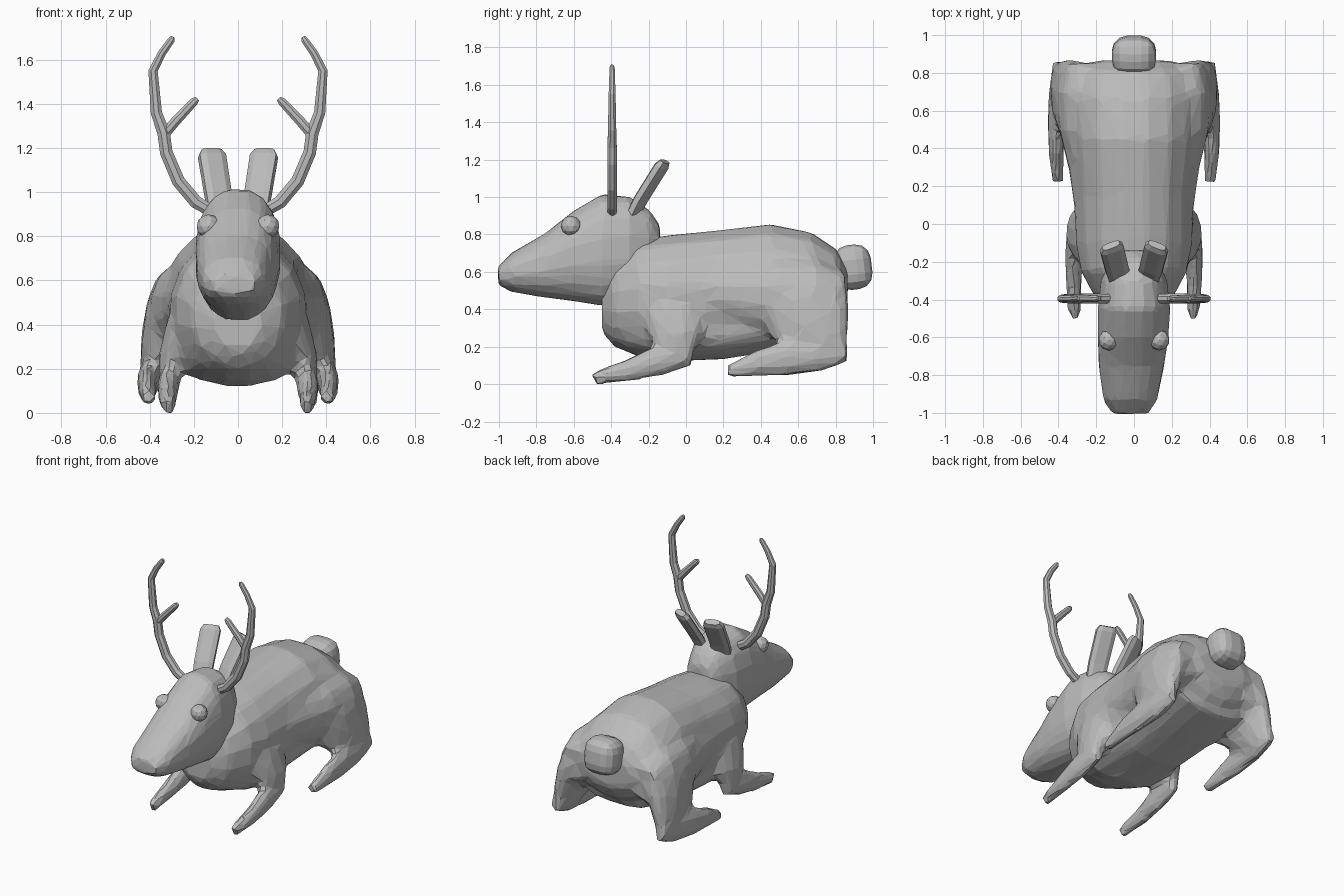
import bpy, bmesh, math
from mathutils import Vector, Matrix

cube = bpy.data.objects.get("Cube")
if cube:
    bpy.data.objects.remove(cube, do_unlink=True)

grey = bpy.data.materials.new("plain grey")
grey.use_nodes = True
grey.diffuse_color = (0.5, 0.5, 0.5, 1)
grey.node_tree.nodes["Principled BSDF"].inputs["Base Color"].default_value = (0.5, 0.5, 0.5, 1)


def finish(name, bm):
    bmesh.ops.recalc_face_normals(bm, faces=bm.faces)
    mesh = bpy.data.meshes.new(name)
    bm.to_mesh(mesh)
    bm.free()
    mesh.materials.append(grey)
    obj = bpy.data.objects.new(name, mesh)
    bpy.context.collection.objects.link(obj)
    return obj


def loft(bm, rings, sides, power):
    """Skin rings given as (centre, side vector, up vector)."""
    loops = []
    for centre, side, up in rings:
        loop = []
        for i in range(sides):
            a = 2 * math.pi * (i + 0.5) / sides
            c, s = math.cos(a), math.sin(a)
            u = math.copysign(abs(c) ** (2 / power), c)
            v = math.copysign(abs(s) ** (2 / power), s)
            loop.append(bm.verts.new(centre + side * u + up * v))
        loops.append(loop)
    for low, high in zip(loops, loops[1:]):
        for i in range(sides):
            j = (i + 1) % sides
            bm.faces.new((low[i], low[j], high[j], high[i]))
    bm.faces.new(loops[0])
    bm.faces.new(loops[-1])


def trunk(bm, sections, power):
    """Upright sections: y, bottom, top, half width, sideways shift."""
    loft(bm, [(Vector((x, y, (lo + hi) / 2)), Vector((w, 0, 0)), Vector((0, 0, (hi - lo) / 2)))
              for y, lo, hi, w, x in sections], 16, power)


def limb(bm, points, axis, sides=12, mirror=1, power=2.0):
    """Sections across a path: x, y, z, radius along axis, radius across."""
    pts = [Vector((p[0] * mirror, p[1], p[2])) for p in points]
    rings = []
    for i, p in enumerate(pts):
        t = (pts[min(i + 1, len(pts) - 1)] - pts[max(i - 1, 0)]).normalized()
        up = t.cross(axis).normalized()
        rings.append((p, axis * points[i][3], up * points[i][4]))
    loft(bm, rings, sides, power)


def facet(obj, voxel, ratio, passes):
    """Merge overlapping volumes and reduce them to broad flat facets."""
    m = obj.modifiers.new("merge", 'REMESH')
    m.mode, m.voxel_size = 'VOXEL', voxel
    m.use_smooth_shade = False
    m = obj.modifiers.new("soften", 'SMOOTH')
    m.factor, m.iterations = 0.5, passes
    m = obj.modifiers.new("facets", 'DECIMATE')
    m.ratio = ratio


X, Y = Vector((1, 0, 0)), Vector((0, 1, 0))

# Body with legs
flank = [(.2, -.12, .5, .11, .12), (.2, .1, .5, .12, .14), (.22, .3, .48, .13, .18),
         (.26, .5, .47, .14, .21), (.27, .7, .48, .14, .19), (.27, .85, .48, .1, .12)]
thigh = [(.2, .58, .62, .15, .2), (.28, .61, .48, .14, .25), (.335, .665, .34, .105, .235),
         (.375, .735, .22, .07, .155), (.395, .78, .11, .037, .075)]
hind_foot = [(.395, .86, .18, .038, .065), (.4, .72, .15, .05, .085), (.41, .55, .14, .048, .095),
             (.413, .4, .115, .042, .075), (.405, .22, .065, .034, .035)]
shoulder = [(.18, -.1, .55, .1, .17), (.24, -.07, .38, .095, .17), (.28, -.05, .27, .08, .15),
            (.31, -.05, .17, .05, .095)]
fore_foot = [(.31, .03, .15, .04, .05), (.315, -.15, .125, .052, .083), (.32, -.3, .075, .044, .062),
             (.312, -.498, .028, .037, .037)]
bm = bmesh.new()
trunk(bm, [(-.45, .28, .55, .11, 0), (-.39, .2, .68, .21, 0), (-.25, .14, .78, .285, 0),
           (-.1, .115, .8, .31, 0), (.15, .125, .825, .315, 0), (.45, .17, .86, .335, 0),
           (.67, .225, .815, .335, 0), (.81, .3, .72, .3, 0), (.865, .4, .62, .2, 0)], 2.1)
# Broad flat belly
trunk(bm, [(-.33, .18, .4, .19, 0), (-.15, .125, .42, .28, 0), (.2, .13, .46, .28, 0),
           (.5, .18, .5, .31, 0), (.76, .23, .54, .31, 0)], 2.3)
for m in (1, -1):
    for part in (flank, thigh, hind_foot, shoulder, fore_foot):
        limb(bm, part, X, mirror=m)
facet(finish("body_and_legs", bm), 0.025, 0.09, 4)

# Head
bm = bmesh.new()
trunk(bm, [(-1.005, .53, .63, .1, -.02), (-.93, .49, .705, .145, -.02), (-.75, .46, .81, .176, -.013),
           (-.6, .44, .93, .19, -.005), (-.45, .415, 1.02, .195, 0), (-.3, .44, 1.005, .178, 0),
           (-.19, .55, .93, .128, 0), (-.14, .65, .85, .075, 0)], 2.3)
facet(finish("head", bm), 0.025, 0.09, 2)

# Antlers, ears and eyes on both sides
beam = [(.13, .92, .026), (.19, .955, .028), (.27, 1.05, .028), (.325, 1.18, .027), (.337, 1.27, .027),
        (.37, 1.36, .024), (.385, 1.55, .02), (.345, 1.63, .017), (.302, 1.69, .015), (.295, 1.705, .008)]
tine = [(.345, 1.25, .022), (.28, 1.325, .021), (.2, 1.41, .018), (.184, 1.424, .011)]
ear = [(.078, -.28, .91, .062, .028), (.09, -.24, .99, .065, .03), (.118, -.13, 1.165, .067, .03),
       (.122, -.113, 1.19, .05, .02)]
for m, side in ((1, "left"), (-1, "right")):
    bm = bmesh.new()
    for path in (beam, tine):
        limb(bm, [(x, -.395, z, r, r * 1.15) for x, z, r in path], Y, 8, m)
    finish(side + "_antler", bm)

    bm = bmesh.new()
    limb(bm, ear, Vector((.93, -.36 * m, 0)), 8, m, 3.0)
    finish(side + "_ear", bm)

    bm = bmesh.new()
    bmesh.ops.create_icosphere(bm, subdivisions=2, radius=.055,
                               matrix=Matrix.Translation((.134 * m, -.615, .845)))
    finish(side + "_eye", bm)

# Tail
bm = bmesh.new()
bmesh.ops.create_cube(bm, size=1, matrix=Matrix.Translation((0, .893, .625))
                      @ Matrix.Rotation(.12, 4, 'X') @ Matrix.Diagonal((.235, .2, .24, 1)))
bmesh.ops.bevel(bm, geom=bm.edges[:], offset=.08, segments=3, profile=.5, affect='EDGES')
finish("tail", bm)
